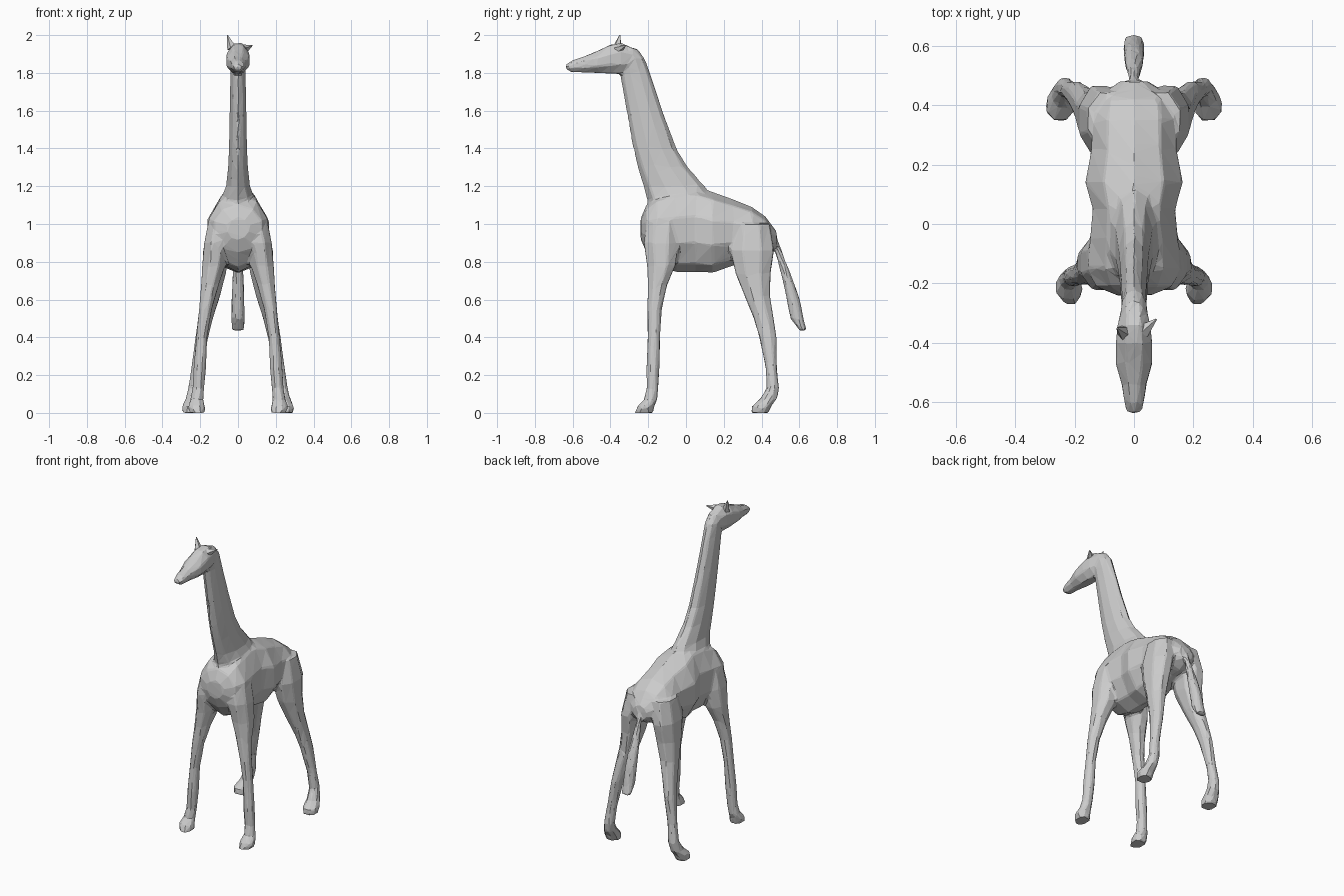
import bpy
import bmesh
from math import cos, sin, tau
from mathutils import Vector

if "Cube" in bpy.data.objects:
    bpy.data.objects.remove(bpy.data.objects["Cube"], do_unlink=True)

hide = bpy.data.materials.new("warm_grey")
hide.use_nodes = True
hide.diffuse_color = (.6, .6, .6, 1)
hide.node_tree.nodes["Principled BSDF"].inputs["Base Color"].default_value = hide.diffuse_color


def loft(bm, axis, sections, side=1, sides=10):
    """Skin elliptical sections: position on axis, centre x, low edge, high edge, half width."""
    rings = []
    for place, centre, low, high, half in sections:
        ring = []
        for i in range(sides):
            angle = tau * (i + .5) / sides
            x = side * (centre + half * cos(angle))
            other = (low + high) / 2 + (high - low) / 2 * sin(angle)
            point = (x, other, place) if axis == "z" else (x, place, other)
            ring.append(bm.verts.new(point))
        rings.append(ring)
    faces = [bm.faces.new(rings[0]), bm.faces.new(rings[-1])]
    for lower, upper in zip(rings, rings[1:]):
        for i in range(sides):
            j = (i + 1) % sides
            faces.append(bm.faces.new((lower[i], lower[j], upper[j], upper[i])))
    bmesh.ops.recalc_face_normals(bm, faces=faces)


def finish(bm, name):
    mesh = bpy.data.meshes.new(name)
    bm.to_mesh(mesh)
    bm.free()
    mesh.materials.append(hide)
    part = bpy.data.objects.new(name, mesh)
    bpy.context.collection.objects.link(part)
    return part


torso = [
    (-.24, 0, .92, 1.03, .06), (-.21, 0, .85, 1.1, .135), (-.15, 0, .77, 1.16, .165),
    (-.05, 0, .745, 1.19, .155), (.05, 0, .745, 1.2, .145), (.14, 0, .74, 1.17, .172),
    (.25, 0, .78, 1.13, .15), (.35, 0, .82, 1.09, .15), (.42, 0, .83, 1.04, .135),
    (.48, 0, .87, .96, .05),
]
neck = [
    (1.03, 0, -.2, .18, .12), (1.13, 0, -.205, .15, .095), (1.2, 0, -.225, .1, .066),
    (1.3, 0, -.255, .01, .055), (1.4, 0, -.28, -.05, .05), (1.6, 0, -.315, -.125, .046),
    (1.8, 0, -.35, -.19, .042), (1.88, 0, -.37, -.22, .046), (1.93, 0, -.36, -.26, .035),
]
head = [
    (-.635, 0, 1.815, 1.845, .025), (-.6, 0, 1.8, 1.87, .036), (-.54, 0, 1.8, 1.89, .045),
    (-.47, 0, 1.795, 1.92, .066), (-.4, 0, 1.79, 1.955, .066), (-.34, 0, 1.79, 1.965, .06),
    (-.27, 0, 1.82, 1.93, .042),
]
tail = [
    (.94, 0, .44, .48, .014), (.88, 0, .465, .5, .016), (.8, 0, .485, .53, .023),
    (.7, 0, .51, .57, .033), (.6, 0, .53, .605, .036), (.5, 0, .55, .625, .038),
    (.435, 0, .6, .64, .036),
]
front_leg = [
    (0, .215, -.275, -.17, .046), (.035, .22, -.26, -.165, .048), (.07, .218, -.225, -.15, .036),
    (.13, .21, -.21, -.145, .033), (.24, .202, -.212, -.138, .035), (.4, .192, -.205, -.135, .031),
    (.55, .172, -.208, -.125, .037), (.68, .148, -.205, -.095, .05), (.78, .128, -.212, -.05, .066),
    (.9, .112, -.23, -.03, .072), (1.02, .09, -.215, -.03, .07),
]
hind_leg = [
    (0, .25, .34, .44, .048), (.035, .25, .345, .455, .05), (.075, .24, .39, .485, .038),
    (.13, .232, .425, .495, .034), (.24, .218, .42, .482, .031), (.4, .192, .385, .482, .036),
    (.5, .172, .355, .468, .042), (.62, .146, .305, .45, .055), (.74, .126, .255, .455, .067),
    (.86, .115, .225, .475, .075), (1, .09, .25, .45, .07),
]

# Body, limbs and head merged into one faceted skin
bm = bmesh.new()
loft(bm, "y", torso)
loft(bm, "z", neck)
loft(bm, "y", head, sides=8)
loft(bm, "z", tail, sides=8)
for side in (1, -1):
    loft(bm, "z", front_leg, side, 8)
    loft(bm, "z", hind_leg, side, 8)
body = finish(bm, "giraffe_body")

remesh = body.modifiers.new("Merge", "REMESH")
remesh.mode = "VOXEL"
remesh.voxel_size = .009
soften = body.modifiers.new("Soften", "SMOOTH")
soften.factor = .5
soften.iterations = 5
facet = body.modifiers.new("Facet", "DECIMATE")
facet.ratio = .035


# Ears: one upright, one folded out to the side
def ear(name, base, tip, width):
    bm = bmesh.new()
    bmesh.ops.create_cone(bm, cap_ends=True, segments=5, radius1=width, radius2=.003, depth=1)
    base, tip = Vector(base), Vector(tip)
    turn = (tip - base).to_track_quat("Z", "Y")
    for v in bm.verts:
        v.co = base + turn @ Vector((v.co.x, v.co.y, (v.co.z + .5) * (tip - base).length))
    finish(bm, name)


ear("right_ear", (-.032, -.365, 1.93), (-.056, -.35, 2), .026)
ear("left_ear", (.03, -.36, 1.925), (.075, -.32, 1.945), .026)
